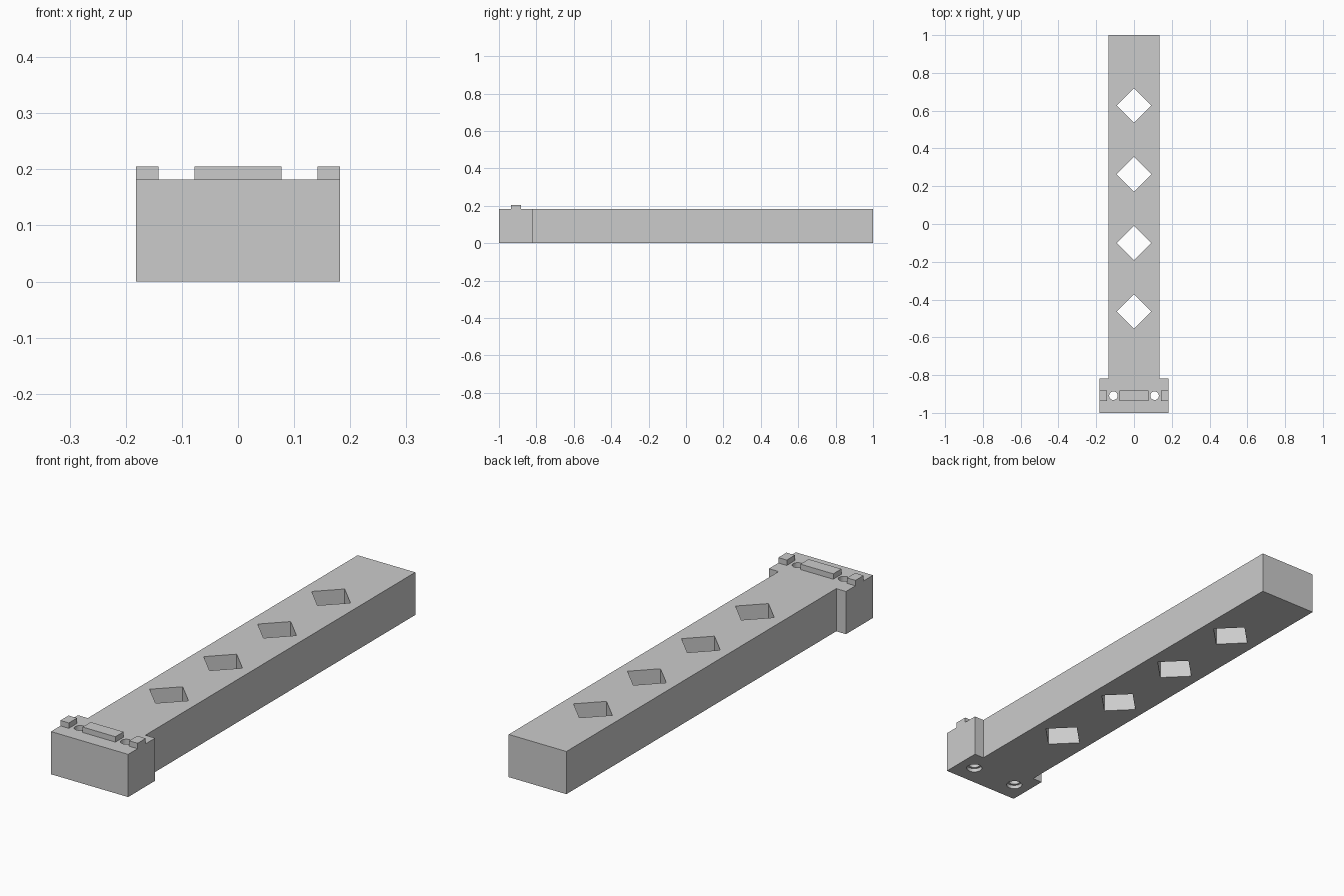
import bpy, bmesh, math
from mathutils import Matrix, Vector

cube = bpy.data.objects.get("Cube")
if cube:
    bpy.data.objects.remove(cube, do_unlink=True)

HEIGHT, TOP = 0.182, 0.205
HEAD_W, BAR_W = 0.182, 0.136      # half widths
SHOULDER_Y, RIDGE_Y = -0.818, -0.909
PIN_X = 0.109

grey = bpy.data.materials.new("light_grey")
grey.use_nodes = True
colour = (0.6, 0.6, 0.6, 1)
grey.diffuse_color = colour
grey.node_tree.nodes["Principled BSDF"].inputs["Base Color"].default_value = colour


def make_object(name, bm):
    bmesh.ops.recalc_face_normals(bm, faces=bm.faces)
    mesh = bpy.data.meshes.new(name)
    bm.to_mesh(mesh)
    bm.free()
    obj = bpy.data.objects.new(name, mesh)
    bpy.context.collection.objects.link(obj)
    mesh.materials.append(grey)
    return obj


def prism(name, outline, z0, z1):
    """Extrude a plan outline between two heights."""
    bm = bmesh.new()
    face = bm.faces.new([bm.verts.new((x, y, z0)) for x, y in outline])
    ext = bmesh.ops.extrude_face_region(bm, geom=[face])
    verts = [v for v in ext["geom"] if isinstance(v, bmesh.types.BMVert)]
    bmesh.ops.translate(bm, verts=verts, vec=(0, 0, z1 - z0))
    return make_object(name, bm)


def ngon(cx, cy, radius, sides):
    return [(cx + radius * math.cos(math.tau * i / sides),
             cy + radius * math.sin(math.tau * i / sides)) for i in range(sides)]


def rect(x0, x1, y0, y1):
    return [(x0, y0), (x1, y0), (x1, y1), (x0, y1)]


def combine(target, tool, operation):
    mod = target.modifiers.new("combine", "BOOLEAN")
    mod.operation, mod.object, mod.solver = operation, tool, "EXACT"
    bpy.context.view_layer.objects.active = target
    bpy.ops.object.modifier_apply(modifier=mod.name)
    bpy.data.objects.remove(tool, do_unlink=True)


# Bar with a wider head, drawn as one T-shaped plan
half = [(HEAD_W, -1), (HEAD_W, SHOULDER_Y), (BAR_W, SHOULDER_Y), (BAR_W, 1)]
plan = half + [(-x, y) for x, y in reversed(half)]
bar = prism("slotted_bar", plan, 0, HEIGHT)

# Raised ridge across the head: a centre piece and two end pieces
for x0, x1 in ((-HEAD_W, -0.142), (-0.0775, 0.0775), (0.142, HEAD_W)):
    ridge = prism("ridge", rect(x0, x1, RIDGE_Y - 0.0275, RIDGE_Y + 0.0275), 0.15, TOP)
    combine(bar, ridge, "UNION")

# Four diamond openings straight through the bar
for i in range(4):
    combine(bar, prism("diamond_cutter", ngon(0, 0.627 - i * 0.3637, 0.0915, 4), -0.1, 0.3),
            "DIFFERENCE")

# Two screw holes, with a wider shallow recess underneath
for x in (-PIN_X, PIN_X):
    combine(bar, prism("hole_cutter", ngon(x, RIDGE_Y, 0.0225, 32), -0.1, 0.3), "DIFFERENCE")
    combine(bar, prism("recess_cutter", ngon(x, RIDGE_Y, 0.032, 32), -0.1, 0.016), "DIFFERENCE")

# Smooth round holes, keep all corners sharp
bpy.ops.object.select_all(action="DESELECT")
bar.select_set(True)
bpy.context.view_layer.objects.active = bar
bpy.ops.object.shade_smooth_by_angle(angle=math.radians(30))
